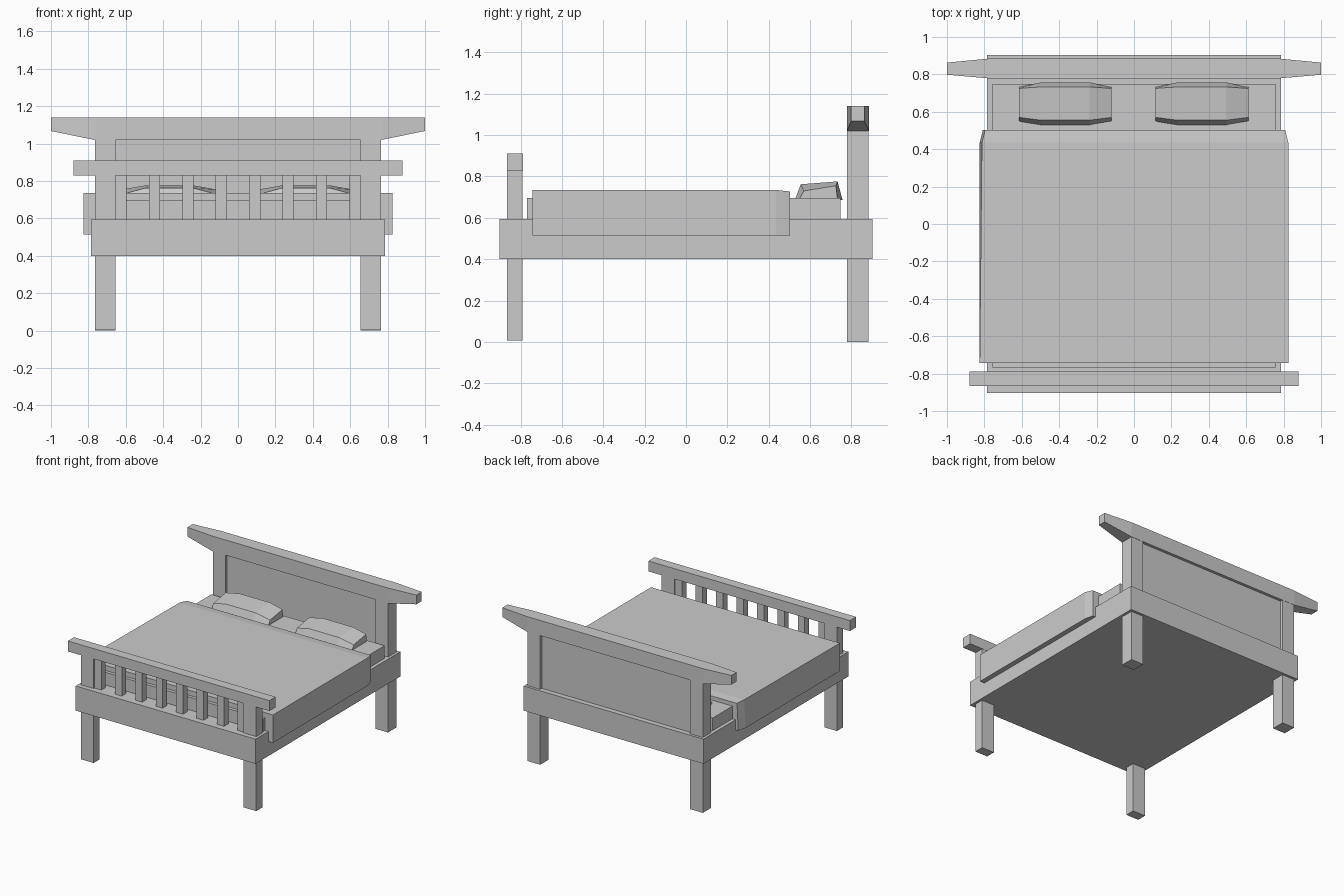
import bpy, bmesh

if "Cube" in bpy.data.objects:
    bpy.data.objects.remove(bpy.data.objects["Cube"])


def loft(name, sections):
    """Closed solid through a row of (x, [(y, z), ...]) cross-sections."""
    bm = bmesh.new()
    rings = [[bm.verts.new((x, y, z)) for y, z in pts] for x, pts in sections]
    n = len(rings[0])
    for a, b in zip(rings, rings[1:]):
        for i in range(n):
            j = (i + 1) % n
            bm.faces.new((a[i], a[j], b[j], b[i]))
    bm.faces.new(rings[0])
    bm.faces.new(rings[-1])
    bmesh.ops.recalc_face_normals(bm, faces=bm.faces)
    me = bpy.data.meshes.new(name)
    bm.to_mesh(me)
    bm.free()
    ob = bpy.data.objects.new(name, me)
    bpy.context.collection.objects.link(ob)
    return ob


def rect(y0, y1, z0, z1):
    return [(y0, z0), (y1, z0), (y1, z1), (y0, z1)]


def box(name, x0, x1, y0, y1, z0, z1):
    return loft(name, [(x0, rect(y0, y1, z0, z1)), (x1, rect(y0, y1, z0, z1))])


# Base frame and mattress
box("bed_frame", -0.785, 0.785, -0.903, 0.903, 0.4, 0.595)
box("mattress", -0.757, 0.757, -0.768, 0.748, 0.55, 0.695)

# Corner posts that run down into the legs
for side, s in (("left", -1), ("right", 1)):
    x0, x1 = sorted((s * 0.655, s * 0.765))
    box(f"head_post_{side}", x0, x1, 0.778, 0.883, 0.0, 1.02)
    box(f"foot_post_{side}", x0, x1, -0.865, -0.79, 0.007, 0.83)

# Headboard: recessed panel and a rail with tapered ends
box("headboard_panel", -0.66, 0.66, 0.8, 0.862, 0.58, 1.03)
end, mid = rect(0.798, 0.863, 1.067, 1.14), rect(0.778, 0.885, 1.02, 1.14)
loft("headboard_rail", [(-1, end), (-0.768, mid), (0.768, mid), (1, end)])

# Footboard: rail and eight slats
box("footboard_rail", -0.88, 0.88, -0.865, -0.788, 0.828, 0.91)
for i in range(8):
    x = -0.625 + i * 1.25 / 7
    box(f"footboard_slat_{i + 1}", x - 0.03, x + 0.03, -0.855, -0.8, 0.58, 0.835)

# Blanket, with its top pulled in slightly at the head end
blanket = box("blanket", -0.825, 0.825, -0.742, 0.502, 0.515, 0.735)
bm = bmesh.new()
bm.from_mesh(blanket.data)
bmesh.ops.bisect_plane(bm, geom=bm.verts[:] + bm.edges[:] + bm.faces[:],
                       plane_co=(0, 0.435, 0), plane_no=(0, 1, 0))
for v in bm.verts:
    if v.co.y > 0.5:
        v.co.x *= 0.98
        if v.co.z > 0.7:
            v.co.z = 0.727
    if v.co.x < 0 and v.co.z > 0.7 and v.co.y > 0:
        v.co.x += 0.012
bm.to_mesh(blanket.data)
bm.free()

# Pillows: faceted, fuller in the middle
tip = [(0.545, 0.685), (0.57, 0.73), (0.725, 0.755), (0.733, 0.685)]
full = [(0.526, 0.685), (0.555, 0.762), (0.733, 0.776), (0.757, 0.685)]
for side, cx in (("left", -0.367), ("right", 0.363)):
    loft(f"pillow_{side}", [(cx - 0.248, tip), (cx - 0.13, full),
                            (cx + 0.13, full), (cx + 0.248, tip)])
